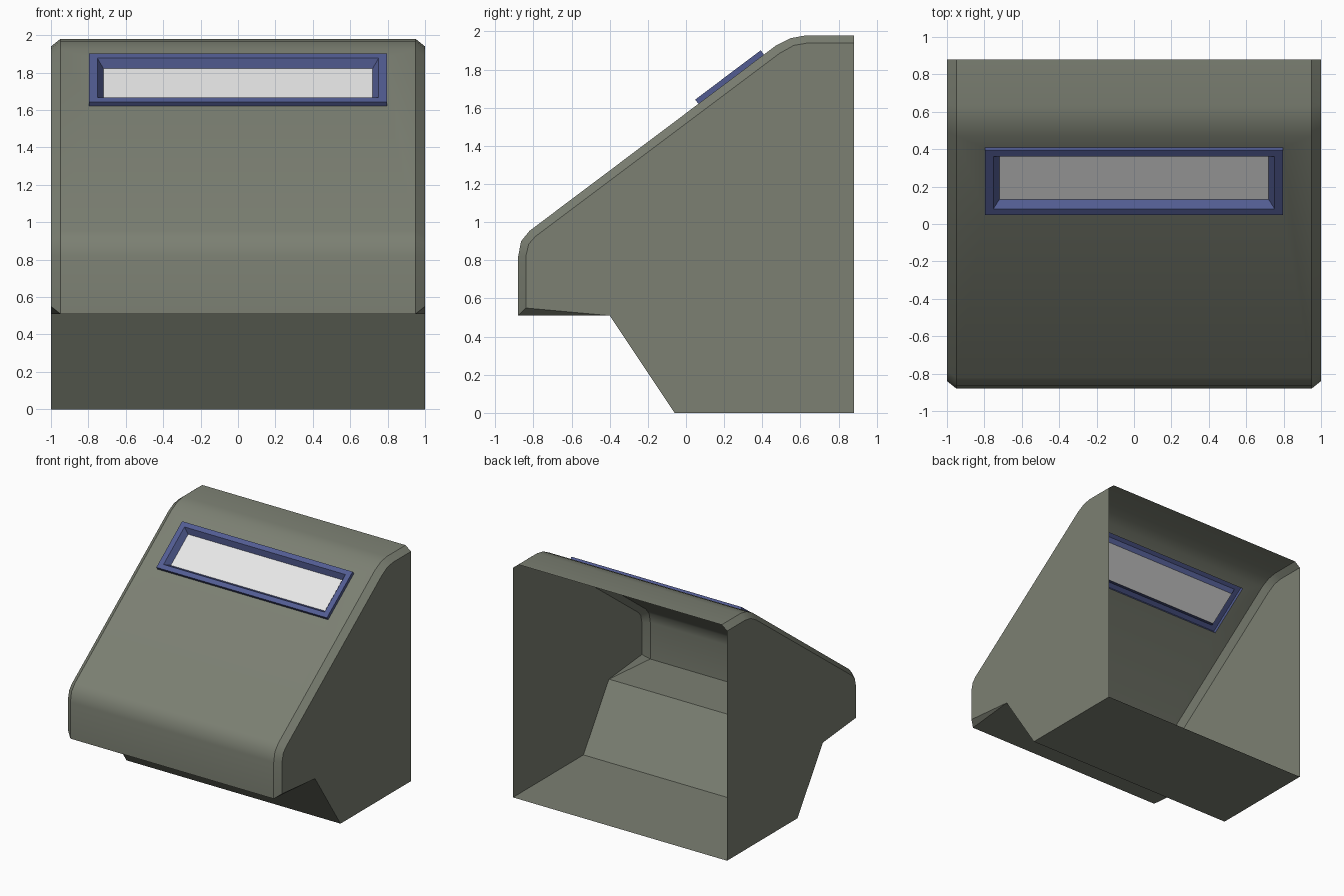
import bpy, bmesh, math
from mathutils import Vector

cube = bpy.data.objects.get("Cube")
if cube:
    bpy.data.objects.remove(cube, do_unlink=True)


def material(name, rgb):
    mat = bpy.data.materials.new(name)
    mat.use_nodes = True
    mat.diffuse_color = (*rgb, 1)
    mat.node_tree.nodes["Principled BSDF"].inputs["Base Color"].default_value = (*rgb, 1)
    return mat


olive = material("olive grey", (0.20, 0.215, 0.17))
blue = material("slate blue", (0.085, 0.108, 0.29))
light = material("light grey", (0.8, 0.8, 0.8))


def finish(name, bm, mat, smooth=False):
    mesh = bpy.data.meshes.new(name)
    bm.to_mesh(mesh)
    bm.free()
    mesh.materials.append(mat)
    obj = bpy.data.objects.new(name, mesh)
    bpy.context.collection.objects.link(obj)
    if smooth:
        bpy.ops.object.select_all(action='DESELECT')
        obj.select_set(True)
        bpy.context.view_layer.objects.active = obj
        bpy.ops.object.shade_smooth_by_angle(angle=math.radians(30))
    return obj


def ring(bm, points):
    return [bm.verts.new(p) for p in points]


def bridge(bm, a, b, closed=True):
    for i in range(len(a) if closed else len(a) - 1):
        j = (i + 1) % len(a)
        bm.faces.new((a[i], a[j], b[j], b[i]))


# Side profile (y, z): front lip, rounded brow, slope, rounded crown, rear edge
outer = [(-.88, .51), (-.88, .82), (-.865, .9), (-.82, .955),
         (.47, 1.925), (.55, 1.965), (.63, 1.98), (.88, 1.98)]
# Same profile drawn in by the chamfer on each side wall
inner = [(-.84, .55), (-.84, .82), (-.825, .885), (-.79, .925),
         (.49, 1.885), (.565, 1.927), (.64, 1.94), (.88, 1.94)]
foot = [(.88, 0), (-.06, 0), (-.4, .51)]
SLOPE = 3  # profile segment that holds the window

# Window coordinates: across, up the slope, out of the slope
low, high = (Vector((0, *outer[i])) for i in (SLOPE, SLOPE + 1))
up = (high - low).normalized()
out = Vector((0, -up.z, up.y))
corner = low + up * (.885 / up.y)


def rect(half, s0, s1, h):
    return [corner + Vector((x, 0, 0)) + up * s + out * h
            for x, s in ((-half, s0), (half, s0), (half, s1), (-half, s1))]


hole = (.797, 0, .43, 0)

# Shell, open at the back
bm = bmesh.new()
edges, feet = [], []
for side in (-1, 1):
    wall = ring(bm, [(side, y, z) for y, z in inner])
    rim = ring(bm, [(side * .95, y, z) for y, z in outer])
    base = ring(bm, [(side, y, z) for y, z in foot])
    bm.faces.new(wall + base)
    bridge(bm, wall, rim, closed=False)
    bm.faces.new((rim[0], wall[0], base[-1]))
    edges.append(rim)
    feet.append(base)
left, right = edges
for i in range(len(outer) - 1):
    quad = [left[i], right[i], right[i + 1], left[i + 1]]
    if i == SLOPE:
        bridge(bm, quad, ring(bm, rect(*hole)))
    else:
        bm.faces.new(quad)
bridge(bm, *feet, closed=False)
bm.faces.new((left[0], feet[0][-1], feet[1][-1], right[0]))
bmesh.ops.recalc_face_normals(bm, faces=bm.faces[:])
finish("shell", bm, olive, smooth=True)

# Raised window frame with a tapered recess
bm = bmesh.new()
loops = [ring(bm, rect(*r)) for r in
         (hole, (.797, 0, .43, .028), (.752, .04, .39, .028), (.72, .07, .36, -.018))]
for a, b in zip(loops, loops[1:]):
    bridge(bm, a, b)
finish("window_frame", bm, blue)

# Window pane at the bottom of the recess
bm = bmesh.new()
bm.faces.new(ring(bm, rect(.72, .07, .36, -.018)))
finish("window_pane", bm, light)
